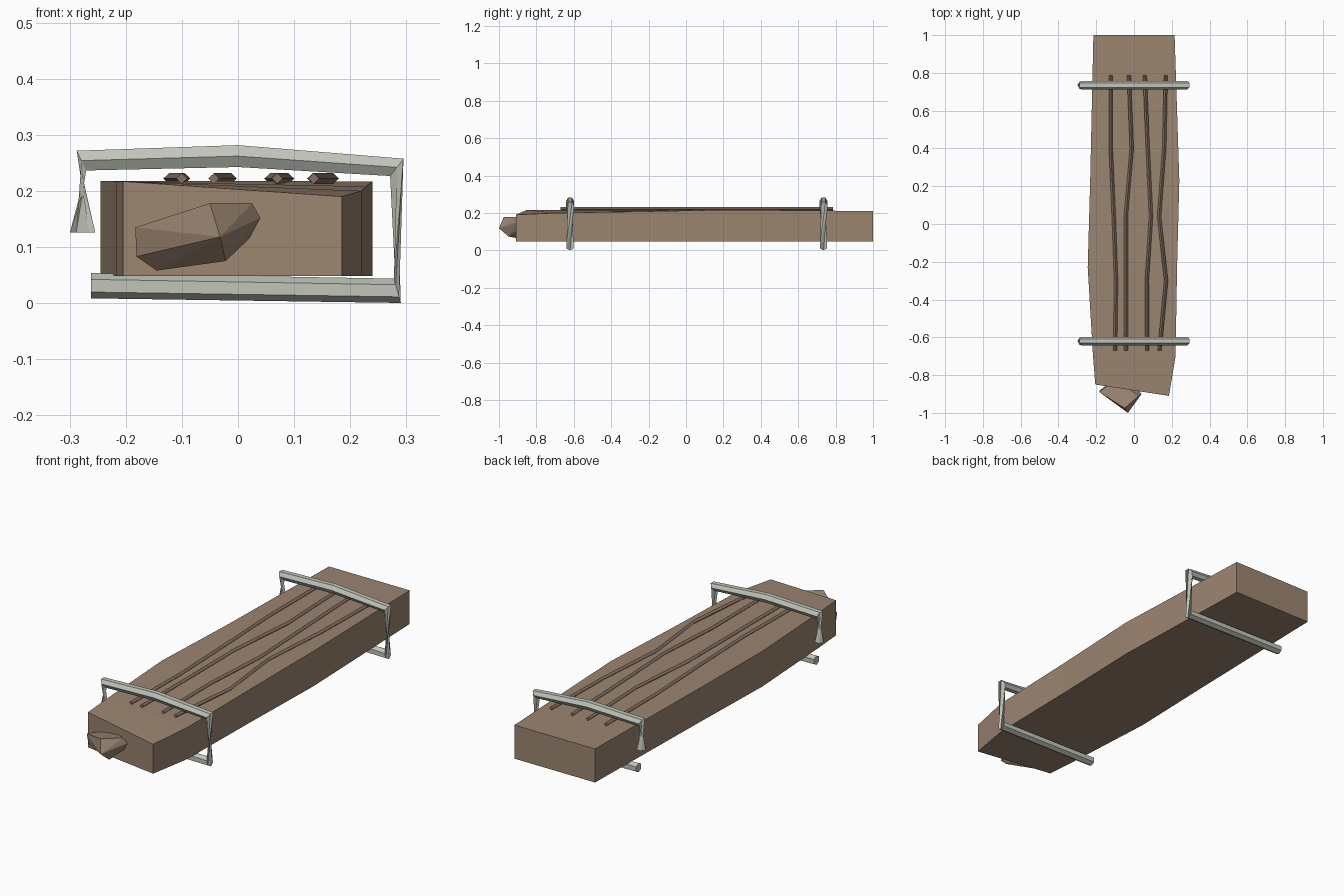
import bpy, bmesh, math
from mathutils import Vector

if "Cube" in bpy.data.objects:
    bpy.data.objects.remove(bpy.data.objects["Cube"])


def material(name, rgb):
    m = bpy.data.materials.new(name)
    m.diffuse_color = (*rgb, 1)
    m.use_nodes = True
    m.node_tree.nodes["Principled BSDF"].inputs["Base Color"].default_value = m.diffuse_color
    return m


wood = material("wood_brown", (0.33, 0.235, 0.165))
grain = material("grain_brown", (0.24, 0.165, 0.12))
metal = material("pale_grey_metal", (0.53, 0.56, 0.49))


def finish(name, bm, mat):
    bmesh.ops.recalc_face_normals(bm, faces=bm.faces[:])
    me = bpy.data.meshes.new(name)
    bm.to_mesh(me)
    bm.free()
    me.materials.append(mat)
    ob = bpy.data.objects.new(name, me)
    bpy.context.collection.objects.link(ob)
    return ob


def loft(name, rings, mat):
    """Skin a list of equal-length point rings and cap both ends."""
    bm = bmesh.new()
    vs = [[bm.verts.new(p) for p in ring] for ring in rings]
    n = len(vs[0])
    for a, b in zip(vs, vs[1:]):
        for i in range(n):
            j = (i + 1) % n
            bm.faces.new((a[i], a[j], b[j], b[i]))
    bm.faces.new(vs[0])
    bm.faces.new(vs[-1])
    return finish(name, bm, mat)


# Board: uneven plank, each row is left (x, y, top z) and right (x, y, top z)
rows = [((-0.205, -0.85, 0.217), (0.185, -0.91, 0.19)),
        ((-0.217, -0.70, 0.217), (0.22, -0.70, 0.20)),
        ((-0.245, -0.23, 0.218), (0.228, -0.23, 0.208)),
        ((-0.232, 0.23, 0.212), (0.24, 0.23, 0.217)),
        ((-0.215, 1.0, 0.21), (0.215, 1.0, 0.21))]
loft("board", [[l, r, (r[0], r[1], 0.048), (l[0], l[1], 0.048)] for l, r in rows], wood)

# Grain: four wavy diamond-section strips along the top
ys = (-0.67, -0.30, 0.04, 0.40, 0.785)
strips = [(-0.10, -0.095, -0.107, -0.123, -0.123),
          (-0.043, -0.043, -0.043, -0.012, -0.027),
          (0.07, 0.068, 0.09, 0.073, 0.057),
          (0.135, 0.17, 0.133, 0.16, 0.168)]
for k, xs in enumerate(strips):
    loft(f"grain_strip_{k + 1}",
         [[(x + 0.01, y, 0.222), (x, y, 0.2315), (x - 0.01, y, 0.222), (x, y, 0.2125)]
          for x, y in zip(xs, ys)], grain)

# Straps: open hexagonal hoops with twisted uprights
# each ring: centre x, centre z, in-plane direction x, z, twist in degrees
hoop = [(-0.277, 0.126, -1, 0, 150),
        (-0.279, 0.254, -0.43, 0.9, 0),
        (0, 0.262, 0, 1, 0),
        (0.283, 0.242, 0.61, 0.79, 0),
        (0.284, 0.022, 0.27, -0.96, 150),
        (-0.262, 0.031, 0, -1, 150)]


def strap(name, y):
    rings = []
    for cx, cz, wx, wz, twist in hoop:
        w = Vector((wx, 0, wz)).normalized()
        ring = []
        for i in range(6):
            a = math.radians(60 * i + twist)
            ring.append(Vector((cx, y, cz))
                        + 0.0225 * (math.cos(a) * Vector((0, 1, 0)) + math.sin(a) * w))
        rings.append(ring)
    loft(name, rings, metal)


strap("front_strap", -0.62)
strap("back_strap", 0.735)

# Broken stub: faceted chunk sticking out of the front end
bm = bmesh.new()
for p in [(-0.032, -1.0, 0.118), (-0.05, -0.975, 0.178), (-0.183, -0.89, 0.135),
          (-0.181, -0.88, 0.083), (-0.022, -0.95, 0.075), (0.025, -0.91, 0.178),
          (0.04, -0.90, 0.152), (0.02, -0.895, 0.115), (-0.145, -0.87, 0.058),
          (-0.1, -0.82, 0.15), (-0.02, -0.82, 0.10)]:
    bm.verts.new(p)
res = bmesh.ops.convex_hull(bm, input=bm.verts[:])
loose = [v for v in bm.verts if not v.link_faces]
bmesh.ops.delete(bm, geom=loose, context='VERTS')
finish("broken_stub", bm, wood)
